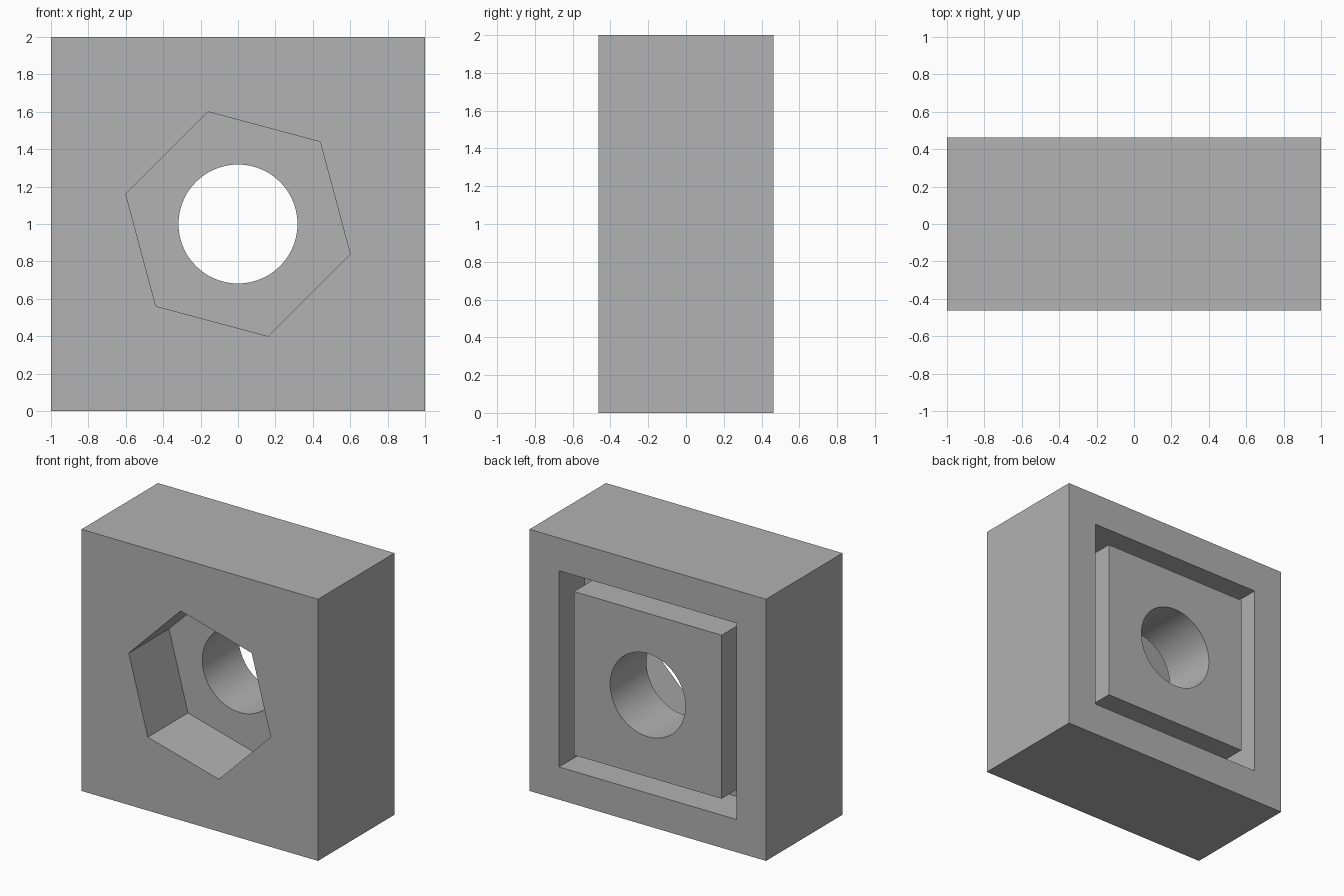
import bpy, bmesh
from math import cos, sin, radians, sqrt, pi

if "Cube" in bpy.data.objects:
    bpy.data.objects.remove(bpy.data.objects["Cube"], do_unlink=True)

grey = bpy.data.materials.new("plain_grey")
grey.use_nodes = True
colour = (0.445, 0.445, 0.445, 1)
grey.diffuse_color = colour
grey.node_tree.nodes["Principled BSDF"].inputs["Base Color"].default_value = colour

DEPTH = 0.462      # half thickness of the block
GROOVE = 0.31      # depth of the square groove
POCKET = 0.485     # depth of the hexagonal pocket
OVER = 0.1         # overshoot of the cutters


def prism(name, sides, radius, start, y0, y1):
    """Regular prism along y, centred at z = 1."""
    bm = bmesh.new()
    ring = []
    for i in range(sides):
        a = radians(start) + 2 * pi * i / sides
        ring.append(bm.verts.new((radius * cos(a), y0, 1 + radius * sin(a))))
    face = bm.faces.new(ring)
    ext = bmesh.ops.extrude_face_region(bm, geom=[face])
    verts = [g for g in ext["geom"] if isinstance(g, bmesh.types.BMVert)]
    bmesh.ops.translate(bm, verts=verts, vec=(0, y1 - y0, 0))
    bmesh.ops.recalc_face_normals(bm, faces=bm.faces)
    mesh = bpy.data.meshes.new(name)
    bm.to_mesh(mesh)
    bm.free()
    mesh.materials.append(grey)
    obj = bpy.data.objects.new(name, mesh)
    bpy.context.collection.objects.link(obj)
    return obj


def square(name, half, y0, y1):
    return prism(name, 4, half * sqrt(2), 45, y0, y1)


# Main block, with the tools that shape it in order
block = square("block", 1, -DEPTH, DEPTH)
steps = [
    ("DIFFERENCE", square("back_recess", 0.75, DEPTH - GROOVE, DEPTH + OVER)),
    ("UNION", square("back_boss", 0.625, DEPTH - GROOVE - 0.05, DEPTH)),
    ("DIFFERENCE", prism("hex_pocket", 6, 0.621, -15, -DEPTH - OVER, -DEPTH + POCKET)),
    ("DIFFERENCE", prism("bore", 96, 0.318, 0, -DEPTH - OVER, DEPTH + OVER)),
]

bpy.ops.object.select_all(action="DESELECT")
block.select_set(True)
bpy.context.view_layer.objects.active = block
for operation, tool in steps:
    tool.hide_render = True
    mod = block.modifiers.new(tool.name, "BOOLEAN")
    mod.operation = operation
    mod.solver = "EXACT"
    mod.object = tool
    bpy.ops.object.modifier_apply(modifier=mod.name)
    bpy.data.objects.remove(tool, do_unlink=True)

# Smooth bore, crisp edges elsewhere
bpy.ops.object.shade_smooth_by_angle(angle=radians(25))
